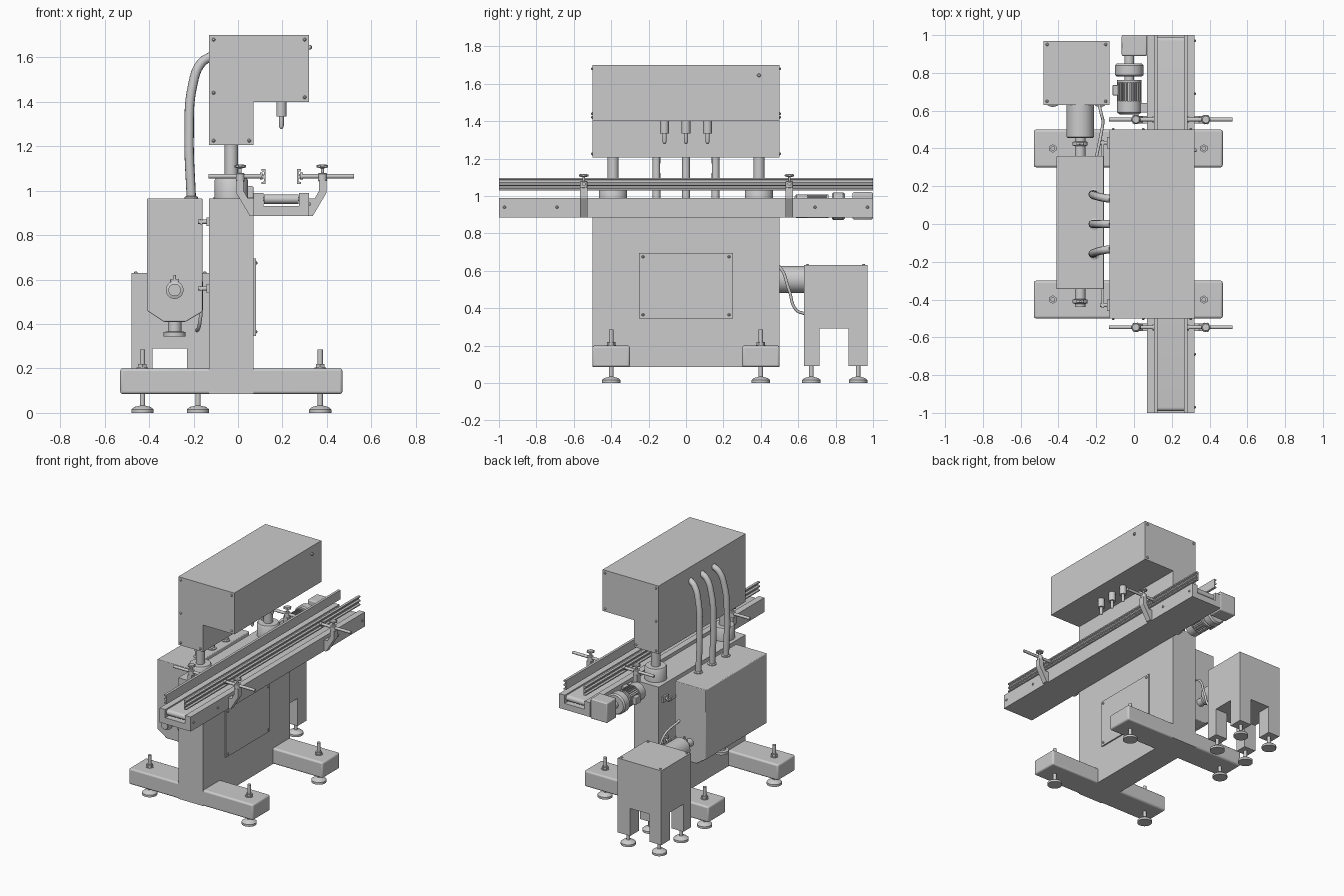
import bpy, bmesh, math
from mathutils import Vector

if "Cube" in bpy.data.objects:
    bpy.data.objects.remove(bpy.data.objects["Cube"])


def finish(name, bm, smooth=False, bevel=0):
    bmesh.ops.recalc_face_normals(bm, faces=bm.faces)
    me = bpy.data.meshes.new(name)
    bm.to_mesh(me)
    bm.free()
    ob = bpy.data.objects.new(name, me)
    bpy.context.collection.objects.link(ob)
    if bevel:
        m = ob.modifiers.new("bevel", 'BEVEL')
        m.width, m.segments, m.limit_method = bevel, 3, 'ANGLE'
    if smooth or bevel:
        bpy.ops.object.select_all(action='DESELECT')
        bpy.context.view_layer.objects.active = ob
        ob.select_set(True)
        bpy.ops.object.shade_smooth_by_angle(angle=math.radians(35))
    return ob


def prism(name, pts, axis, a, b, smooth=False, bevel=0):
    """Extrude a 2D outline along an axis: 'y' takes (x, z), 'x' takes (y, z)."""
    bm = bmesh.new()
    put = (lambda p, t: (p[0], t, p[1])) if axis == 'y' else (lambda p, t: (t, p[0], p[1]))
    f = bm.faces.new([bm.verts.new(put(p, a)) for p in pts])
    ext = bmesh.ops.extrude_face_region(bm, geom=[f])
    d = Vector(put((0, 0), b - a))
    bmesh.ops.translate(bm, vec=d, verts=[v for v in ext['geom'] if isinstance(v, bmesh.types.BMVert)])
    return finish(name, bm, smooth, bevel)


def box(name, x, y, z, bevel=0):
    return prism(name, [(x[0], z[0]), (x[1], z[0]), (x[1], z[1]), (x[0], z[1])], 'y', *y, bevel=bevel)


def lathe(name, prof, loc, d=(0, 0, 1), n=32):
    """Turn (radius, height) points around direction d, starting at loc; ends are capped."""
    bm = bmesh.new()
    q = Vector((0, 0, 1)).rotation_difference(Vector(d))
    rings = [[bm.verts.new(Vector(loc) + q @ Vector((r * math.cos(t), r * math.sin(t), h)))
              for t in (2 * math.pi * (i + .5) / n for i in range(n))] for r, h in prof]
    for a, b in zip(rings, rings[1:]):
        for i in range(n):
            bm.faces.new((a[i], a[i - 1], b[i - 1], b[i]))
    bm.faces.new(rings[0])
    bm.faces.new(rings[-1])
    return finish(name, bm, True)


def cyl(name, loc, d, r, length, n=32):
    return lathe(name, [(r, 0), (r, length)], loc, d, n)


def tube(name, pts, r):
    cu = bpy.data.curves.new(name, 'CURVE')
    cu.dimensions, cu.bevel_depth, cu.bevel_resolution, cu.resolution_u = '3D', r, 4, 12
    cu.use_fill_caps = True
    sp = cu.splines.new('BEZIER')
    sp.bezier_points.add(len(pts) - 1)
    for bp, p in zip(sp.bezier_points, pts):
        bp.co, bp.handle_left_type, bp.handle_right_type = p, 'AUTO', 'AUTO'
    ob = bpy.data.objects.new(name, cu)
    bpy.context.collection.objects.link(ob)


def screw(name, loc, d):
    lathe(name, [(.008, 0), (.008, .003), (.004, .007)], loc, d, 12)


def foot(name, x, y, top):
    lathe(name, [(.05, 0), (.05, .016), (.036, .027), (.014, .032), (.012, .034), (.012, top)], (x, y, 0))


X, Y, Z = (1, 0, 0), (0, 1, 0), (0, 0, 1)

# Cabinet, door and base beams
box("cabinet", (-.13, .07), (-.5, .5), (.085, .965))
box("door", (.07, .08), (-.25, .25), (.345, .695))
for y in (-.23, .23):
    for z in (.365, .675):
        screw("door_screw", (.08, y, z), X)
for s in (-1, 1):
    box("base_beam", (-.53, .47), sorted((s * .3, s * .5)), (.085, .2), bevel=.012)
    for x in (-.43, .37):
        foot("base_foot", x, s * .4, .285)
        cyl("foot_washer", (x, s * .4, .2), Z, .026, .004)
        cyl("foot_nut", (x, s * .4, .204), Z, .022, .016, 6)

# Filling head on two columns
prism("head", [(-.13, 1.205), (.07, 1.205), (.07, 1.4), (.32, 1.4), (.32, 1.7), (-.13, 1.7)], 'y', -.5, .5)
for s in (-1, 1):
    lathe("column", [(.075, 0), (.075, .085), (.068, .095), (.03, .095), (.03, .25)], (-.03, s * .39, .963))
    for x, z in ((-.11, 1.68), (.3, 1.68), (-.11, 1.44), (.3, 1.42), (-.11, 1.225), (.05, 1.225)):
        screw("head_screw", (x, s * .5, z), (0, s, 0))
lathe("head_button", [(.01, 0), (.01, .008), (.006, .012)], (.32, .39, 1.645), X, 16)
for y in (-.115, 0, .115):
    lathe("nozzle", [(.023, 0), (.023, .066), (.011, .066), (.011, .11), (.008, .118), (.003, .122)],
          (.195, y, 1.4), (0, 0, -1), 24)

# Tank with outlets, clamps and hoses
prism("tank", [(-.41, .965), (-.16, .965), (-.16, .455), (-.235, .41), (-.335, .41), (-.41, .46)],
      'y', -.345, .36, bevel=.005)
cx, cz = -.285, .553
pipe = [(.028, 0), (.028, .052), (.04, .056), (.04, .074), (.028, .078), (.028, .095)]
for name, loc, d in (("front_outlet", (cx, -.345, cz), (0, -1, 0)), ("pump_pipe", (cx, .36, cz), Y)):
    lathe(name, pipe, loc, d)
    yc = loc[1] + d[1] * .065
    box("clamp_lug", (cx - .02, cx + .02), (yc - .008, yc + .008), (cz + .035, cz + .05), bevel=.003)
    cyl("clamp_bolt", (cx, yc, cz + .045), Z, .006, .022, 12)
lathe("drain", [(.03, 0), (.03, .045), (.05, .048), (.05, .068)], (cx, 0, .412), (0, 0, -1))
for y in (-.15, 0, .15):
    tube("hose", [(-.12, y * .88, 1.605), (-.165, y * .93, 1.575), (-.205, y, 1.47),
                  (-.22, y * 1.05, 1.25), (-.21, y * 1.05, .96)], .021)
    lathe("hose_collar", [(.03, 0), (.03, .008), (.024, .012)], (-.21, y * 1.05, .963))
for s in (-1, 1):
    for z in (.56, .86):
        box("tank_bracket_plate", (-.142, -.13), sorted((s * .4, s * .46)), (z - .02, z + .02))
        cyl("tank_bracket_pin", (-.18, s * .43, z), X, .01, .04, 16)
        box("tank_bracket_arm", (-.172, -.16), sorted((s * .33, s * .445)), (z - .012, z + .012))

# Pump housing on four legs
hx, hy = (-.48, -.13), (.63, .97)
bm = bmesh.new()
xs, ys = (-.48, -.385, -.23, -.13), (.63, .715, .87, .97)
vs = [[bm.verts.new((x, y, .63)) for y in ys] for x in xs]
grid = {(i, j): bm.faces.new((vs[i][j], vs[i + 1][j], vs[i + 1][j + 1], vs[i][j + 1]))
        for i in range(3) for j in range(3)}
ext = bmesh.ops.extrude_face_region(bm, geom=list(grid.values()), use_keep_orig=True)['geom']
bmesh.ops.translate(bm, vec=(0, 0, -.34), verts=[v for v in ext if isinstance(v, bmesh.types.BMVert)])
low = [f for f in ext if isinstance(f, bmesh.types.BMFace)]
corners = [f for f in low if abs(f.calc_center_median().x + .305) > .1 and abs(f.calc_center_median().y - .8) > .1]
for f in corners:
    e = bmesh.ops.extrude_face_region(bm, geom=[f])['geom']
    bmesh.ops.translate(bm, vec=(0, 0, -.2), verts=[v for v in e if isinstance(v, bmesh.types.BMVert)])
finish("pump_housing", bm)
for x in (-.43, -.18):
    for y in (.67, .92):
        foot("pump_foot", x, y, .095)
for x in (-.46, -.15):
    screw("pump_screw", (x, .65, .63), Z)
    screw("pump_screw", (x, .95, .63), Z)
lathe("pump_body", [(.066, 0), (.073, .006), (.073, .175)], (cx, .455, cz), Y)
tube("pump_cable", [(-.185, .635, .37), (-.175, .59, .39), (-.165, .55, .5), (-.17, .5, .62), (-.2, .35, .69)], .008)

# Conveyor frame, belt and end rollers
prism("conveyor_frame", [(.07, .885), (.32, .885), (.32, .99), (.275, .99), (.275, .93), (.115, .93),
                         (.115, .99), (.07, .99)], 'y', -1, 1)
arc = [(s * (.97 + .021 * math.cos(t)), .962 + s * .021 * math.sin(t))
       for s in (1, -1) for t in (math.pi * (i / 10 - .5) for i in range(11))]
prism("belt", arc, 'x', .118, .272, smooth=True)
for s in (-1, 1):
    cyl("roller_shaft", (.1, s * .97, .962), X, .009, .19, 16)
    for y in (.97, .69):
        screw("frame_screw", (.32, s * y, .94), X)

# Guide rails with outward ribs, carried on slanted brackets
rail = [(.266, 1.03), (.284, 1.03), (.284, 1.038), (.272, 1.042), (.272, 1.054), (.284, 1.058), (.284, 1.068),
        (.272, 1.072), (.272, 1.084), (.284, 1.088), (.284, 1.097), (.266, 1.097)]
arm = [(.32, .885), (.336, .885), (.398, .99), (.398, 1.045), (.365, 1.045), (.365, 1.0), (.345, .965), (.32, .965)]
for m in (1, -1):
    fx = lambda x: .195 + m * (x - .195)
    prism("guide_rail", [(fx(x), z) for x, z in rail], 'y', -1, 1)
    for y in (-.547, .553):
        prism("rail_bracket", [(fx(x), z) for x, z in arm], 'y', y - .02, y + .02)
        cyl("rail_rod", (fx(.275), y, 1.065), (m, 0, 0), .01, .247, 16)
        lathe("rod_clamp", [(.016, 0), (.02, .004), (.02, .036), (.016, .04)], (fx(.38), y, 1.04), Z, 24)
        cyl("rod_seat", (fx(.28), y, 1.065), (m, 0, 0), .016, .012, 16)
        lathe("clamp_knob", [(.007, 0), (.007, .022), (.022, .026), (.024, .032), (.018, .039)],
              (fx(.38), y, 1.078), Z, 16)
        for a in range(0, 180, 60):
            t = math.radians(a)
            d = Vector((math.cos(t), math.sin(t), 0))
            cyl("knob_grip", Vector((fx(.38), y, 1.109)) - d * .026, d, .006, .052, 10)

# Conveyor drive: gearbox, coupling and finned motor
mx, mz = -.025, .945
box("gearbox", (-.065, .07), (.89, 1), (.875, 1.02), bevel=.008)
cyl("gearbox_cover", (mx + .03, .995, mz), Y, .045, .005)
cyl("drive_neck", (mx, .755, mz), Y, .026, .14)
lathe("gear_head", [(.066, 0), (.075, .008), (.075, .06), (.066, .07)], (mx, .78, mz), Y)
cyl("motor_core", (mx, .64, mz), Y, .055, .12)
cyl("motor_flange", (mx, .75, mz), Y, .064, .012)
lathe("fan_cover", [(.05, 0), (.064, .01), (.064, .07)], (mx, .58, mz), Y)
bm = bmesh.new()
for i in range(28):
    t = 2 * math.pi * i / 28
    u, w = Vector((math.cos(t), 0, math.sin(t))), Vector((-math.sin(t), 0, math.cos(t))) * .002
    c = Vector((mx, .65, mz))
    f = bm.faces.new([bm.verts.new(c + p) for p in (u * .05 - w, u * .064 - w, u * .064 + w, u * .05 + w)])
    e = bmesh.ops.extrude_face_region(bm, geom=[f])['geom']
    bmesh.ops.translate(bm, vec=(0, .1, 0), verts=[v for v in e if isinstance(v, bmesh.types.BMVert)])
finish("motor_fins", bm)
box("terminal_box", (-.113, -.08), (.68, .735), (.92, .97), bevel=.004)
box("motor_mount", (.02, .07), (.59, .64), (.93, .97))
